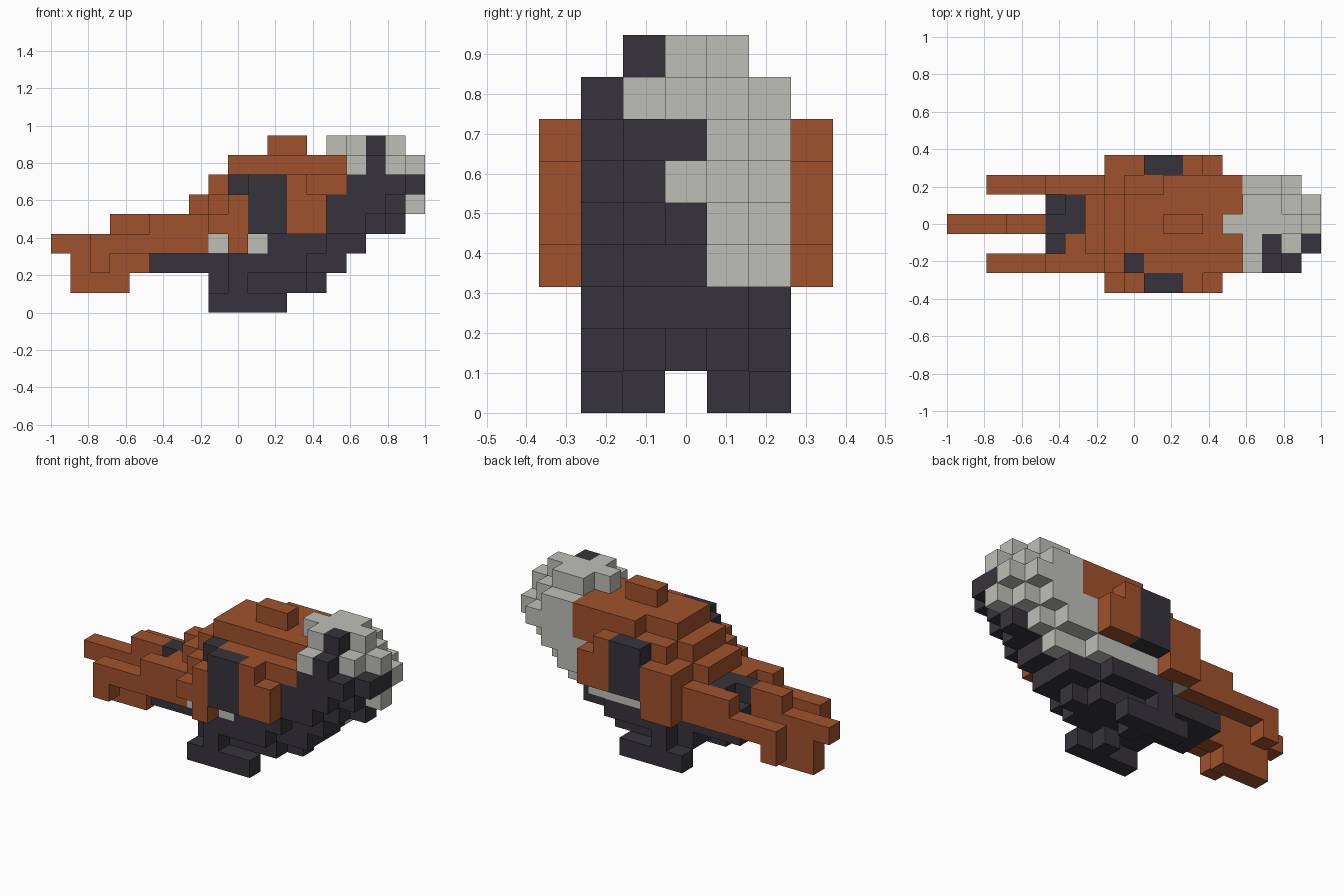
import bpy, bmesh
from mathutils import Vector

cube = bpy.data.objects.get("Cube")
if cube:
    bpy.data.objects.remove(cube, do_unlink=True)

U = 2 / 19                                   # edge of one block
ORIGIN = Vector((-1, -3.5 * U, 0))
RUST, DARK, GREY = range(3)


def material(name, rgb):
    m = bpy.data.materials.new(name)
    m.use_nodes = True
    m.diffuse_color = (*rgb, 1)
    bsdf = m.node_tree.nodes["Principled BSDF"]
    bsdf.inputs["Base Color"].default_value = (*rgb, 1)
    bsdf.inputs["Roughness"].default_value = 0.9
    return m


MATS = [material("rust brown", (0.352, 0.084, 0.026)),
        material("charcoal", (0.037, 0.034, 0.043)),
        material("pale grey", (0.52, 0.52, 0.485))]

blocks = {}                                  # (i, j, k) -> (part, colour)


def fill(part, colour, i, j, k):
    """Fill an inclusive range of blocks along x, y and z."""
    for a in range(i[0], i[1] + 1):
        for b in range(j[0], j[1] + 1):
            for c in range(k[0], k[1] + 1):
                blocks[a, b, c] = (part, colour)


def both(part, colour, i, j, k):
    """Fill a range and its mirror image across y."""
    fill(part, colour, i, j, k)
    fill(part, colour, i, (6 - j[1], 6 - j[0]), k)


# Feet and legs
both("feet", DARK, (8, 11), (1, 1), (0, 0))
both("feet", DARK, (10, 10), (2, 2), (0, 0))
both("legs", DARK, (9, 9), (1, 1), (1, 1))

# Belly, narrowing downwards
fill("belly", DARK, (8, 12), (2, 4), (1, 1))
fill("belly", DARK, (13, 13), (3, 3), (1, 1))
fill("belly", DARK, (5, 14), (2, 4), (2, 2))
both("belly", DARK, (9, 12), (1, 1), (2, 2))

# Back, rising in steps
fill("back", RUST, (5, 14), (2, 4), (3, 3))
fill("back", RUST, (6, 14), (2, 4), (4, 4))
fill("back", RUST, (7, 14), (2, 4), (5, 5))
fill("back", RUST, (8, 14), (2, 4), (6, 6))
both("back", RUST, (8, 13), (1, 1), (4, 5))
both("back", RUST, (9, 14), (1, 1), (6, 6))
fill("back", RUST, (9, 14), (2, 4), (7, 7))
fill("back", RUST, (11, 14), (5, 5), (7, 7))
fill("back", RUST, (11, 12), (3, 3), (8, 8))
fill("back", DARK, (9, 9), (1, 1), (6, 6))

# Lower flanks: pale on the far side, mixed on the near side
fill("flanks", GREY, (8, 13), (5, 5), (3, 3))
fill("flanks", GREY, (8, 10), (1, 1), (3, 3))
fill("flanks", DARK, (11, 13), (1, 1), (3, 3))

# Tail: two side feathers and a longer drooping middle one
both("tail", RUST, (2, 7), (1, 1), (3, 3))
both("tail", RUST, (2, 2), (1, 1), (2, 2))
both("tail", RUST, (5, 7), (1, 1), (4, 4))
fill("tail", RUST, (0, 4), (3, 3), (3, 3))
fill("tail", RUST, (3, 4), (3, 3), (4, 4))
fill("tail", RUST, (1, 4), (3, 3), (2, 2))
fill("tail", RUST, (1, 3), (3, 3), (1, 1))

# Dark saddle where the tail joins the back
fill("rump", DARK, (5, 6), (3, 3), (4, 4))
fill("rump", DARK, (6, 6), (4, 4), (4, 4))
fill("rump", DARK, (5, 5), (2, 4), (3, 3))

# Wings with a dark bar
both("wings", RUST, (8, 8), (0, 0), (4, 4))
both("wings", RUST, (9, 9), (0, 0), (3, 5))
both("wings", DARK, (10, 11), (0, 0), (4, 6))
both("wings", RUST, (12, 12), (0, 0), (4, 6))
both("wings", RUST, (13, 13), (0, 0), (4, 5))
fill("wings", RUST, (8, 8), (6, 6), (3, 5))

# Head and breast: last block along x for rows j = 1/5, 2/4 and 3
HEAD = {2: (13, 14, (12, 14, 14)), 3: (14, 15, (13, 15, 15)),
        4: (14, 17, (15, 16, 17)), 5: (14, 18, (16, 17, 18)),
        6: (15, 18, (17, 18, 18)), 7: (15, 18, (16, 17, 18)),
        8: (15, 17, (0, 16, 17))}
DARK_ROWS = {2: 5, 3: 3, 4: 3, 5: 2, 6: 3, 7: 0, 8: 0}   # rows up to here are dark
for k, (start, _, ends) in HEAD.items():
    for j in range(1, 6):
        end = ends[min(j, 6 - j) - 1]
        if end >= start:
            colour = DARK if j <= DARK_ROWS[k] else GREY
            fill("head" if k > 4 else "breast", colour, (start, end), (j, j), (k, k))
fill("head", GREY, (14, 14), (3, 3), (8, 8))
fill("head", GREY, (18, 18), (3, 3), (5, 5))
fill("head", DARK, (16, 16), (1, 1), (7, 7))
fill("head", DARK, (16, 16), (2, 2), (7, 8))

# Outer faces of a unit block, as (direction, corner list)
SIDES = [((-1, 0, 0), [(0, 0, 0), (0, 0, 1), (0, 1, 1), (0, 1, 0)]),
         ((1, 0, 0), [(1, 0, 0), (1, 1, 0), (1, 1, 1), (1, 0, 1)]),
         ((0, -1, 0), [(0, 0, 0), (1, 0, 0), (1, 0, 1), (0, 0, 1)]),
         ((0, 1, 0), [(0, 1, 0), (0, 1, 1), (1, 1, 1), (1, 1, 0)]),
         ((0, 0, -1), [(0, 0, 0), (0, 1, 0), (1, 1, 0), (1, 0, 0)]),
         ((0, 0, 1), [(0, 0, 1), (1, 0, 1), (1, 1, 1), (0, 1, 1)])]


def build(part):
    """Skin the exposed sides of one part and merge its flat areas."""
    bm = bmesh.new()
    for cell, (name, colour) in blocks.items():
        if name != part:
            continue
        for direction, corners in SIDES:
            if tuple(c + d for c, d in zip(cell, direction)) in blocks:
                continue
            face = bm.faces.new([bm.verts.new(ORIGIN + U * (Vector(cell) + Vector(c)))
                                 for c in corners])
            face.material_index = colour
    bmesh.ops.remove_doubles(bm, verts=bm.verts, dist=U * 0.01)
    bmesh.ops.dissolve_limit(bm, angle_limit=0.01, verts=bm.verts, edges=bm.edges,
                             delimit={'MATERIAL'})
    mesh = bpy.data.meshes.new(part)
    bm.to_mesh(mesh)
    bm.free()
    for m in MATS:
        mesh.materials.append(m)
    bpy.context.collection.objects.link(bpy.data.objects.new(part, mesh))


for part in sorted({p for p, _ in blocks.values()}):
    build(part)
